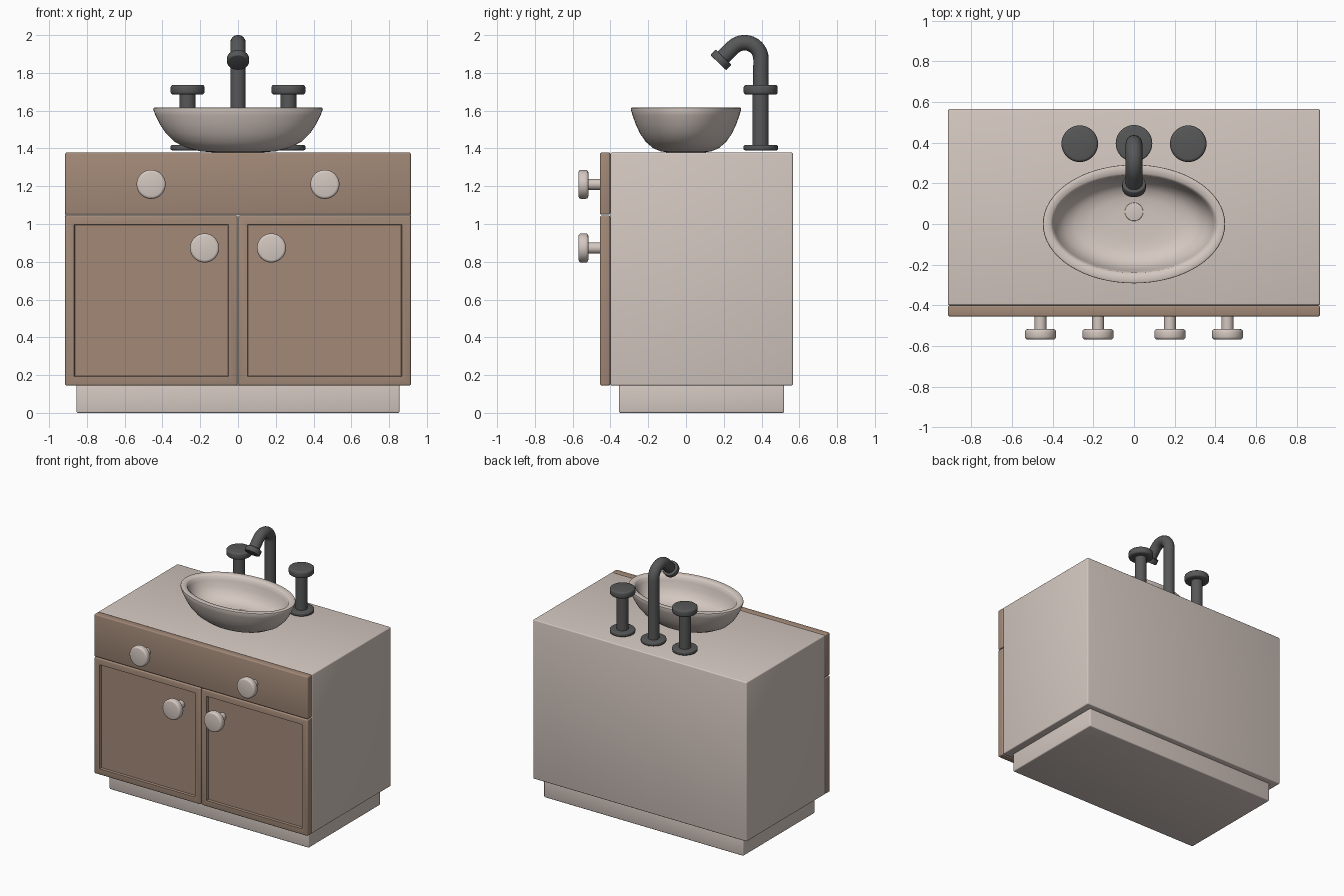
import bpy, bmesh, math
from mathutils import Vector, Matrix

if "Cube" in bpy.data.objects:
    bpy.data.objects.remove(bpy.data.objects["Cube"])


def material(name, rgb):
    m = bpy.data.materials.new(name)
    m.diffuse_color = (*rgb, 1)
    m.use_nodes = True
    m.node_tree.nodes["Principled BSDF"].inputs["Base Color"].default_value = m.diffuse_color
    return m


CREAM = material("warm_cream", (0.66, 0.575, 0.53))
WOOD = material("brown_wood", (0.36, 0.25, 0.185))
METAL = material("dark_metal", (0.095, 0.096, 0.098))


def finish(bm, name, mat, angle=35):
    bmesh.ops.recalc_face_normals(bm, faces=bm.faces)
    me = bpy.data.meshes.new(name)
    bm.to_mesh(me)
    bm.free()
    me.materials.append(mat)
    ob = bpy.data.objects.new(name, me)
    bpy.context.collection.objects.link(ob)
    smooth(ob, angle)
    return ob


def smooth(ob, angle=35):
    bpy.ops.object.select_all(action='DESELECT')
    ob.select_set(True)
    bpy.context.view_layer.objects.active = ob
    bpy.ops.object.shade_smooth_by_angle(angle=math.radians(angle))


def box(name, lo, hi, mat, bevel=0.008, panel=False):
    lo, hi = Vector(lo), Vector(hi)
    bm = bmesh.new()
    bmesh.ops.create_cube(bm, size=1)
    for v in bm.verts:
        v.co = Vector([(lo[i] + hi[i]) / 2 + v.co[i] * (hi[i] - lo[i]) for i in range(3)])
    bmesh.ops.bevel(bm, geom=bm.edges[:], offset=bevel, segments=3,
                    profile=0.5, affect='EDGES')
    if panel:  # recessed panel on the front face
        bm.normal_update()
        front = max((f for f in bm.faces if f.normal.y < -0.99), key=lambda f: f.calc_area())
        bmesh.ops.inset_region(bm, faces=[front], thickness=0.055)
        bmesh.ops.inset_region(bm, faces=[front], thickness=0.006, depth=-0.015)
    return finish(bm, name, mat)


def cylinder(name, start, end, r, mat, bevel=0.0, sides=40):
    start, end = Vector(start), Vector(end)
    d = end - start
    bm = bmesh.new()
    bmesh.ops.create_cone(bm, cap_ends=True, segments=sides, radius1=r, radius2=r, depth=d.length)
    if bevel:
        rim = [e for e in bm.edges if any(len(f.verts) > 4 for f in e.link_faces)]
        bmesh.ops.bevel(bm, geom=rim, offset=bevel, segments=3, profile=0.5, affect='EDGES')
    rot = Vector((0, 0, 1)).rotation_difference(d.normalized()).to_matrix().to_4x4()
    bmesh.ops.transform(bm, matrix=Matrix.Translation((start + end) / 2) @ rot, verts=bm.verts)
    return finish(bm, name, mat)


# Cabinet
box("plinth", (-0.855, -0.355, 0), (0.855, 0.52, 0.16), CREAM)
box("cabinet_body", (-0.915, -0.40, 0.145), (0.915, 0.566, 1.378), CREAM)
box("drawer_front", (-0.915, -0.455, 1.05), (0.915, -0.401, 1.378), WOOD)
for side, s in (("left", -1), ("right", 1)):
    a, b = sorted((s * 0.003, s * 0.915))
    box(side + "_door", (a, -0.455, 0.145), (b, -0.401, 1.045), WOOD, panel=True)
    # Knobs
    for part, x, z in (("drawer", 0.46, 1.21), ("door", 0.177, 0.873)):
        x *= s
        cylinder(f"{side}_{part}_knob_stem", (x, -0.43, z), (x, -0.53, z), 0.029, CREAM)
        cylinder(f"{side}_{part}_knob", (x, -0.517, z), (x, -0.569, z), 0.077, CREAM, 0.014)
    # Tap handles
    x = s * 0.267
    cylinder(side + "_tap_flange", (x, 0.395, 1.39), (x, 0.395, 1.418), 0.09, METAL, 0.008)
    cylinder(side + "_tap_stem", (x, 0.395, 1.40), (x, 0.395, 1.70), 0.043, METAL)
    cylinder(side + "_tap_head", (x, 0.395, 1.685), (x, 0.395, 1.737), 0.09, METAL, 0.014)

# Basin: stacked ellipses, outer wall up, over the rim, inner wall down
rings = [(0.13, 0.10, 1.379), (0.20, 0.135, 1.385), (0.27, 0.175, 1.402), (0.335, 0.213, 1.435),
         (0.382, 0.244, 1.48), (0.415, 0.267, 1.53), (0.437, 0.283, 1.575), (0.449, 0.292, 1.607),
         (0.447, 0.291, 1.614), (0.44, 0.285, 1.617), (0.412, 0.25, 1.613), (0.402, 0.24, 1.605),
         (0.393, 0.233, 1.575), (0.375, 0.222, 1.53), (0.342, 0.202, 1.485), (0.29, 0.17, 1.455),
         (0.22, 0.13, 1.442), (0.12, 0.08, 1.438)]
bm = bmesh.new()
N = 64
loops = [[bm.verts.new((rx * math.cos(2 * math.pi * i / N), ry * math.sin(2 * math.pi * i / N), z))
          for i in range(N)] for rx, ry, z in rings]
for p, q in zip(loops, loops[1:]):
    for i in range(N):
        bm.faces.new((p[i], p[(i + 1) % N], q[(i + 1) % N], q[i]))
bm.faces.new(loops[0])
bm.faces.new(loops[-1])
finish(bm, "basin", CREAM, 50)
cylinder("drain", (0, 0.06, 1.435), (0, 0.06, 1.444), 0.045, CREAM, 0.003)

# Spout: pipe swept along an arc
path = [(0.397, 1.40), (0.397, 1.80)]
for i in range(13):
    t = math.radians(135 * i / 12)
    path.append((0.31 + 0.087 * math.cos(t), 1.873 + 0.087 * math.sin(t)))
path.append((0.19, 1.876))
cu = bpy.data.curves.new("spout_pipe", 'CURVE')
cu.dimensions = '3D'
cu.bevel_depth = 0.041
cu.bevel_resolution = 6
cu.use_fill_caps = True
sp = cu.splines.new('POLY')
sp.points.add(len(path) - 1)
for pt, (y, z) in zip(sp.points, path):
    pt.co = (0, y, z, 1)
cu.materials.append(METAL)
pipe = bpy.data.objects.new("spout_pipe", cu)
bpy.context.collection.objects.link(pipe)
bpy.ops.object.select_all(action='DESELECT')
pipe.select_set(True)
bpy.context.view_layer.objects.active = pipe
bpy.ops.object.convert(target='MESH')
smooth(bpy.context.view_layer.objects.active)
cylinder("spout_flange", (0, 0.397, 1.39), (0, 0.397, 1.418), 0.09, METAL, 0.008)
cylinder("spout_nozzle", (0, 0.199, 1.883), (0, 0.171, 1.854), 0.058, METAL, 0.006)
